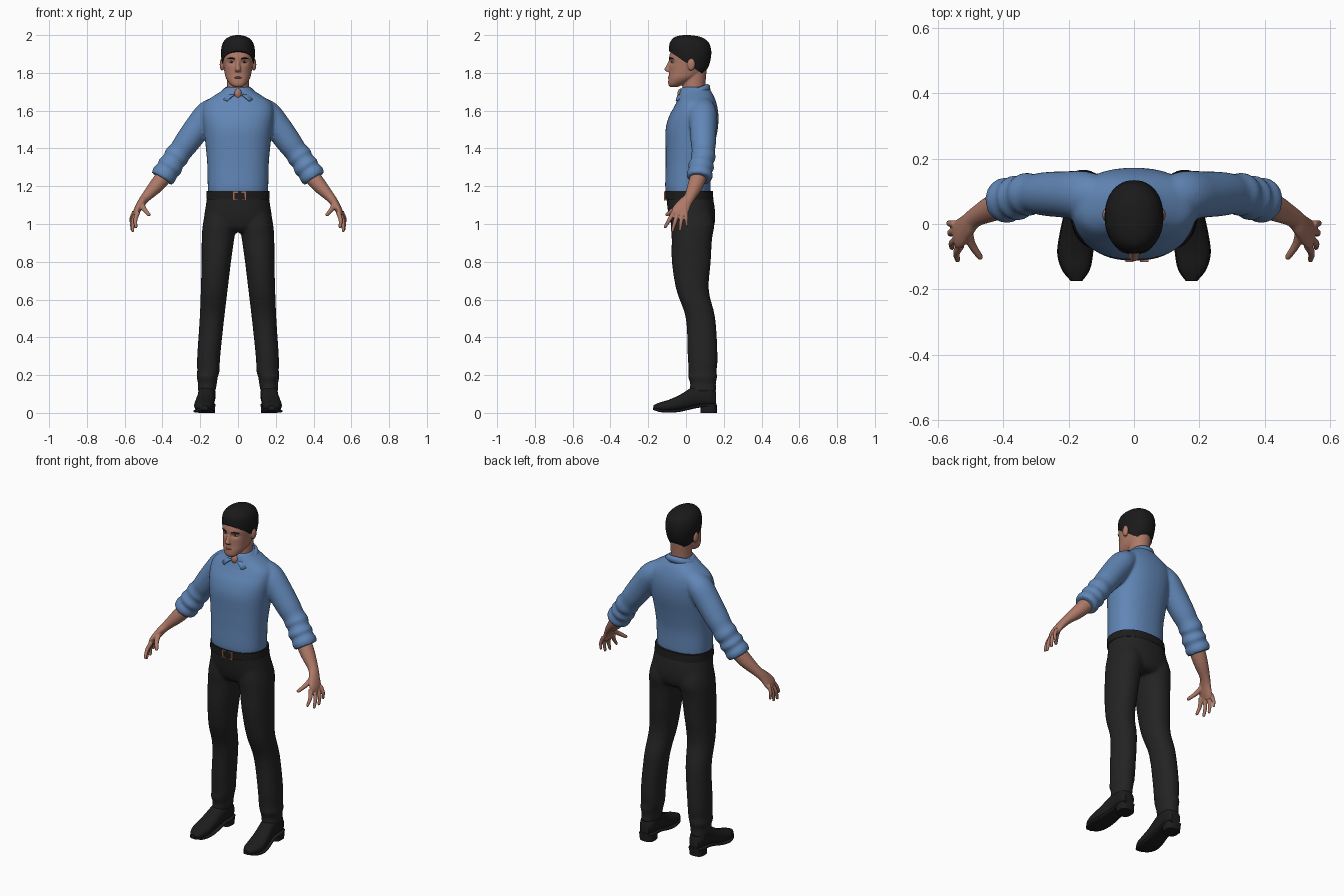
import bpy, bmesh, math
from mathutils import Matrix, Vector

if "Cube" in bpy.data.objects:
    bpy.data.objects.remove(bpy.data.objects["Cube"])

X, Y, Z = Vector((1, 0, 0)), Vector((0, 1, 0)), Vector((0, 0, 1))


def material(name, r, g, b):
    mat = bpy.data.materials.new(name)
    mat.use_nodes = True
    mat.diffuse_color = (r, g, b, 1)
    mat.node_tree.nodes["Principled BSDF"].inputs["Base Color"].default_value = (r, g, b, 1)
    return mat


SHIRT = material("shirt blue", .12, .24, .47)
SKIN = material("skin", .42, .19, .135)
LIPS = material("lips", .33, .13, .1)
TROUSER = material("trouser black", .017, .017, .017)
HAIR = material("hair black", .011, .01, .01)
LEATHER = material("leather black", .012, .012, .012)
COPPER = material("buckle copper", .38, .14, .09)
EYE = material("eye white", .6, .55, .5)


def spline(rows, k):
    """Smoothly resample a list of stations."""
    ext = [rows[0]] + list(rows) + [rows[-1]]
    out = []
    for a, b, c, d in zip(ext, ext[1:], ext[2:], ext[3:]):
        for s in range(k):
            t = s / k
            out.append([q + t / 2 * (r - p + t * (2 * p - 5 * q + 4 * r - s4 + t * (3 * (q - r) + s4 - p)))
                        for p, q, r, s4 in zip(a, b, c, d)])
    return out + [list(rows[-1])]


def loft(bm, rows, axis=None, ref=X, n=28, power=2.0, k=4):
    """Skin rings (x, y, z, radius along ref, other radius); rings face axis or the path."""
    pts = spline(rows, k)
    centres = [Vector(p[:3]) for p in pts]
    rings = []
    for i, p in enumerate(pts):
        t = axis or (centres[min(i + 1, len(pts) - 1)] - centres[max(i - 1, 0)]).normalized()
        u = (ref - t * ref.dot(t)).normalized()
        v = t.cross(u)
        ring = []
        for j in range(n):
            c, s = math.cos(j * math.tau / n), math.sin(j * math.tau / n)
            c, s = (math.copysign(abs(w) ** (2 / power), w) for w in (c, s))
            ring.append(bm.verts.new(centres[i] + u * c * p[3] + v * s * p[4]))
        rings.append(ring)
    for low, high in zip(rings, rings[1:]):
        for j in range(n):
            m = (j + 1) % n
            bm.faces.new((low[j], low[m], high[m], high[j]))
    bm.faces.new(rings[0][::-1])
    bm.faces.new(rings[-1])


def body(rows):
    """Stations on the centre line from (height, half width, front y, back y)."""
    return [(0, (f + b) / 2, z, rx, (b - f) / 2) for z, rx, f, b in rows]


def ball(bm, centre, radii):
    bmesh.ops.create_uvsphere(bm, u_segments=24, v_segments=14, radius=1,
                              matrix=Matrix.Translation(centre) @ Matrix.Diagonal((*radii, 1)))


def box(bm, centre, size):
    bmesh.ops.create_cube(bm, size=1, matrix=Matrix.Translation(centre) @ Matrix.Diagonal((*size, 1)))


def finish(name, bm, mat, mirror=False, voxel=0, relax=3, thick=0):
    bmesh.ops.recalc_face_normals(bm, faces=bm.faces)
    mesh = bpy.data.meshes.new(name)
    bm.to_mesh(mesh)
    bm.free()
    mesh.materials.append(mat)
    obj = bpy.data.objects.new(name, mesh)
    bpy.context.collection.objects.link(obj)
    bpy.ops.object.select_all(action='DESELECT')
    obj.select_set(True)
    bpy.context.view_layer.objects.active = obj
    bpy.ops.object.shade_smooth_by_angle(angle=math.radians(50))
    if thick:
        obj.modifiers.new("thickness", 'SOLIDIFY').thickness = thick
    if mirror:
        obj.modifiers.new("mirror", 'MIRROR').use_mirror_merge = False
    if voxel:
        blend = obj.modifiers.new("blend", 'REMESH')
        blend.mode, blend.voxel_size, blend.use_smooth_shade = 'VOXEL', voxel, True
        soft = obj.modifiers.new("soften", 'SMOOTH')
        soft.factor, soft.iterations = .5, relax
    return obj


# Shirt: torso with both sleeves, rolled below the elbow
bm = bmesh.new()
loft(bm, body([(1.15, .155, -.1, .125), (1.19, .16, -.11, .13), (1.3, .162, -.108, .132),
               (1.4, .17, -.108, .148), (1.5, .182, -.108, .168), (1.57, .19, -.09, .172),
               (1.62, .188, -.063, .166), (1.65, .17, -.048, .158), (1.68, .125, -.037, .146),
               (1.71, .08, -.03, .128), (1.725, .068, -.02, .118)]), axis=Z, power=2.3, n=40)
for side in (1, -1):
    sleeve = [(.1, .085, 1.625, .06, .055), (.155, .088, 1.585, .074, .07), (.21, .09, 1.515, .071, .071),
              (.272, .092, 1.43, .067, .067), (.305, .092, 1.385, .061, .062), (.328, .09, 1.355, .067, .067),
              (.343, .085, 1.333, .059, .06), (.36, .08, 1.305, .07, .069), (.374, .077, 1.285, .061, .062),
              (.39, .073, 1.262, .07, .068), (.404, .07, 1.24, .064, .062)]
    loft(bm, [(side * r[0], *r[1:]) for r in sleeve], ref=Y)
finish("shirt", bm, SHIRT, voxel=.008, relax=4)

# Collar: folded band that drops to two points at the front
bm = bmesh.new()
steps, rows = 48, []
for i in range(steps + 1):
    a = math.radians(172) * (2 * i / steps - 1)
    b = a * .84
    top = Vector((.068 * math.sin(a), .04 + .075 * math.cos(a), 1.715 + .027 * math.cos(a)))
    low = Vector((.1 * math.sin(b), .028 + .102 * math.cos(b), 1.677 + .03 * math.cos(b)))
    mid = top.lerp(low, .4) + Vector((math.sin(b), math.cos(b), 1)) * .005
    rows.append([bm.verts.new(p) for p in (top, mid, low)])
for p, q in zip(rows, rows[1:]):
    for j in range(2):
        bm.faces.new((p[j], q[j], q[j + 1], p[j + 1]))
finish("collar", bm, SHIRT, thick=.007)

# Trousers: hips blended into two legs
bm = bmesh.new()
loft(bm, body([(.955, .09, -.04, .12), (.98, .15, -.07, .145), (1.03, .178, -.088, .155),
               (1.1, .17, -.1, .15), (1.165, .16, -.105, .135)]), axis=Z, power=2.3, n=40)
for side in (1, -1):
    leg = [(.09, .03, 1.08, .08, .1), (.097, .035, 1, .089, .115), (.106, .031, .92, .086, .107),
           (.115, .028, .8, .078, .103), (.126, .035, .65, .071, .086), (.138, .077, .5, .065, .078),
           (.155, .088, .3, .061, .079), (.157, .088, .22, .059, .074), (.163, .088, .19, .056, .077),
           (.162, .09, .155, .05, .068), (.167, .09, .11, .047, .073)]
    loft(bm, [(side * r[0], *r[1:]) for r in leg], axis=Z, power=2.15)
finish("trousers", bm, TROUSER, voxel=.009, relax=4)

# Belt and buckle frame
bm = bmesh.new()
loft(bm, body([(1.13, .168, -.11, .145), (1.175, .166, -.112, .142)]), axis=Z, power=2.3, n=48, k=1)
finish("belt", bm, LEATHER)
bm = bmesh.new()
for x in (-.022, .04):
    box(bm, (x, -.113, 1.148), (.009, .008, .046))
for z in (1.128, 1.168):
    box(bm, (-.012, -.113, z), (.022, .008, .006))
    box(bm, (.03, -.113, z), (.022, .008, .006))
finish("belt_buckle", bm, COPPER)

# Shoes: upper, sole and heel block
bm = bmesh.new()
loft(bm, [(.165, .16, .075, .03, .035), (.165, .13, .09, .045, .055), (.165, .08, .095, .046, .06),
          (.168, .03, .08, .046, .055), (.175, -.03, .055, .05, .042), (.18, -.09, .038, .052, .032),
          (.178, -.14, .032, .04, .023), (.176, -.173, .029, .016, .011)], axis=-Y, power=2.4)
finish("shoe_uppers", bm, LEATHER, mirror=True)
bm = bmesh.new()
loft(bm, [(.165, .162, .042, .034, .008), (.165, .12, .042, .047, .008), (.167, .05, .032, .045, .008),
          (.175, -.03, .014, .053, .008), (.18, -.09, .009, .055, .008),
          (.178, -.14, .013, .043, .008), (.176, -.175, .022, .017, .006)], axis=-Y, power=4)
loft(bm, [(.165, .12, 0, .043, .043), (.165, .12, .042, .045, .043)], axis=Z, power=3, k=1)
finish("shoe_soles", bm, LEATHER, mirror=True)

# Forearms and hands
bm = bmesh.new()
loft(bm, [(.37, .077, 1.28, .045, .045), (.43, .05, 1.205, .041, .039), (.487, .02, 1.143, .03, .026),
          (.512, -.006, 1.11, .036, .022), (.535, -.03, 1.07, .045, .018), (.545, -.038, 1.045, .037, .012)],
     ref=Y)
digits = [((.53, -.065, 1.062), (.54, -.11, .985), .011),
          ((.54, -.045, 1.055), (.557, -.072, .965), .011),
          ((.546, -.02, 1.055), (.561, -.032, .97), .0105),
          ((.55, .0, 1.065), (.564, .004, .993), .0095),
          ((.508, -.02, 1.11), (.472, -.1, 1.05), .013)]
for base, tip, r in digits:
    base, tip = Vector(base), Vector(tip)
    middle = base.lerp(tip, .5) + X * .008
    loft(bm, [(*base, r * 1.15, r * 1.15), (*middle, r, r), (*tip, r * .75, r * .75)], ref=Y, n=14)
    ball(bm, tip, (r * .75,) * 3)
finish("forearms_and_hands", bm, SKIN, mirror=True, voxel=.004, relax=2)

# Head: skull with eye sockets, neck, nose and ears
bm = bmesh.new()
loft(bm, body([(1.725, .022, -.085, -.045), (1.74, .042, -.094, -.01), (1.77, .063, -.093, .05),
               (1.8, .071, -.09, .09), (1.84, .077, -.089, .11), (1.88, .081, -.09, .12),
               (1.92, .079, -.078, .12), (1.96, .062, -.058, .1), (1.985, .03, -.03, .06)]),
     axis=Z, power=2.25, n=64, k=6)
for v in bm.verts:
    if v.co.y < -.03:
        d = ((abs(v.co.x) - .034) / .02) ** 2 + ((v.co.z - 1.857) / .012) ** 2
        v.co.y += .013 * math.exp(-d)
loft(bm, [(0, .04, 1.66, .06, .06), (0, .042, 1.73, .058, .06), (0, .05, 1.82, .058, .06)], axis=Z)
loft(bm, [(0, -.08, 1.87, .008, .008), (0, -.096, 1.83, .012, .013), (0, -.1, 1.818, .016, .015),
          (0, -.093, 1.806, .014, .01)], axis=-Z, n=18)
ball(bm, (0, -.028, 1.69), (.02, .018, .028))
for side in (1, -1):
    ball(bm, (side * .085, .028, 1.845), (.012, .021, .033))
finish("head", bm, SKIN, voxel=.0045, relax=2)

# Facial details
bm = bmesh.new()
ball(bm, (0, -.083, 1.775), (.026, .013, .007))
finish("lips", bm, LIPS)
bm = bmesh.new()
ball(bm, (.034, -.062, 1.857), (.014, .013, .007))
finish("eyes", bm, EYE, mirror=True)
bm = bmesh.new()
ball(bm, (.033, -.072, 1.857), (.006, .006, .006))
finish("irises", bm, HAIR, mirror=True)
bm = bmesh.new()
loft(bm, [(.015, -.087, 1.873, .003, .003), (.035, -.082, 1.878, .005, .004),
          (.056, -.067, 1.874, .003, .002)], ref=Y, n=10)
finish("eyebrows", bm, HAIR, mirror=True)

# Hair: cap cut along a hairline sloping from forehead to nape
bm = bmesh.new()
loft(bm, body([(1.76, .07, -.05, .085), (1.8, .076, -.06, .1), (1.84, .083, -.075, .122),
               (1.9, .09, -.089, .134), (1.95, .084, -.088, .126), (1.978, .066, -.074, .102),
               (1.993, .042, -.052, .068), (2, .012, -.015, .02)]), axis=Z, power=2.15, n=48)
cut = bmesh.ops.bisect_plane(bm, geom=bm.verts[:] + bm.edges[:] + bm.faces[:],
                             plane_co=(0, -.085, 1.912), plane_no=(0, .68, 1), clear_inner=True)
bmesh.ops.holes_fill(bm, edges=[e for e in bm.edges if e.is_boundary])
finish("hair", bm, HAIR)
